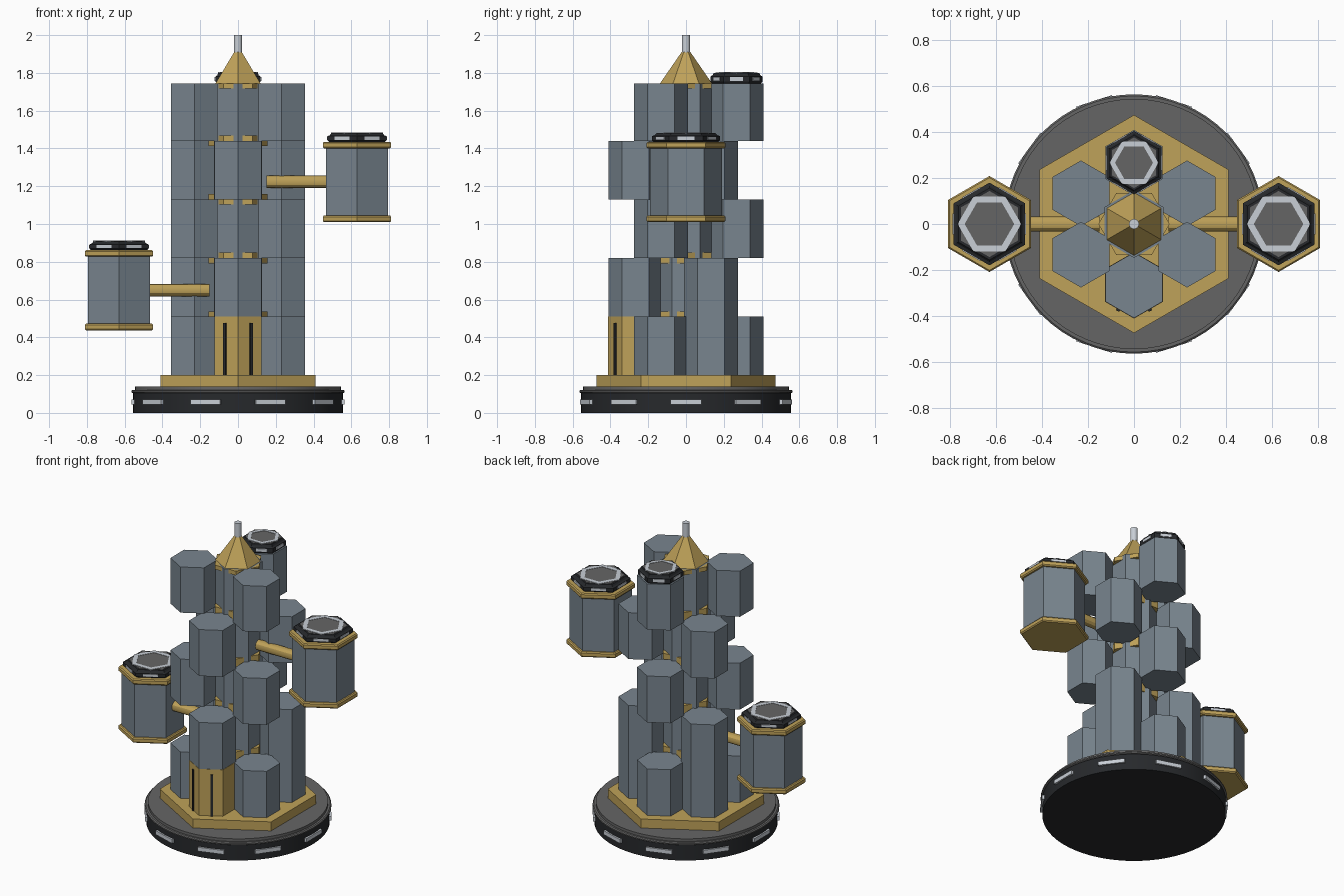
import bpy
import bmesh
from math import sin, cos, pi, radians
from mathutils import Matrix

if "Cube" in bpy.data.objects:
    bpy.data.objects.remove(bpy.data.objects["Cube"])


def material(name, rgb):
    m = bpy.data.materials.new(name)
    m.diffuse_color = (*rgb, 1)
    m.use_nodes = True
    m.node_tree.nodes["Principled BSDF"].inputs["Base Color"].default_value = m.diffuse_color
    return m


STEEL = material("blue_grey", (0.19, 0.235, 0.275))
GOLD = material("gold", (0.52, 0.36, 0.10))
BLACK = material("black", (0.02, 0.022, 0.025))
DARK = material("dark_grey", (0.13, 0.13, 0.13))
LIGHT = material("light_grey", (0.58, 0.62, 0.67))


def finish(name, bm, mat, smooth=False):
    bmesh.ops.recalc_face_normals(bm, faces=bm.faces)
    me = bpy.data.meshes.new(name)
    bm.to_mesh(me)
    bm.free()
    me.materials.append(mat)
    ob = bpy.data.objects.new(name, me)
    bpy.context.collection.objects.link(ob)
    if smooth:
        bpy.ops.object.select_all(action='DESELECT')
        ob.select_set(True)
        bpy.context.view_layer.objects.active = ob
        bpy.ops.object.shade_smooth_by_angle(angle=radians(30))
    return ob


def lathe(name, profile, mat, x=0, y=0, n=6, start=90, closed=False, smooth=False):
    """Stack of n-sided rings (radius, z); closed profiles make hollow rings."""
    bm = bmesh.new()
    rings = []
    for r, z in profile:
        rings.append([bm.verts.new((x + r * cos(radians(start) + 2 * pi * i / n),
                                    y + r * sin(radians(start) + 2 * pi * i / n), z))
                      for i in range(n)])
    pairs = list(zip(rings, rings[1:]))
    if closed:
        pairs.append((rings[-1], rings[0]))
    else:
        bm.faces.new(rings[0])
        bm.faces.new(rings[-1])
    for a, b in pairs:
        for i in range(n):
            j = (i + 1) % n
            bm.faces.new((a[i], a[j], b[j], b[i]))
    return finish(name, bm, mat, smooth)


def panel(name, size, dist, angle, z, mat, x=0, y=0):
    """Box of (depth, width, height) placed at a distance along an angle."""
    bm = bmesh.new()
    bmesh.ops.create_cube(bm, size=1, matrix=Matrix.Diagonal((*size, 1)))
    bm.transform(Matrix.Translation((x, y, z)) @ Matrix.Rotation(radians(angle), 4, 'Z')
                 @ Matrix.Translation((dist, 0, 0)))
    return finish(name, bm, mat)


def hatch(name, x, y, z, r, h):
    """Docking hatch: black collar, dark plate, pale ring and side lights."""
    lathe(name + "_collar", [(r * .95, z), (r, z + h * .15), (r, z + h * .6), (r * .92, z + h * .7),
                             (r * .87, z + h * .92)], BLACK, x, y)
    lathe(name + "_plate", [(r * .8, z + h * .5), (r * .8, z + h * .96)], DARK, x, y)
    a, b = r * .77, r * .6
    lathe(name + "_ring", [(a, z + h * .7), (a, z + h), (b, z + h), (b, z + h * .7)],
          LIGHT, x, y, start=0, closed=True)
    for k in range(6):
        panel(f"{name}_light_{k}", (.008, r * .5, h * .32), r * .866, k * 60, z + h * .38, LIGHT, x, y)


# round base with ten side lights and hexagonal platform
lathe("base_drum", [(.555, 0), (.555, .108)], BLACK, n=64, smooth=True)
lathe("base_rim", [(.56, .106), (.565, .109), (.565, .117), (.558, .122)], DARK, n=64, smooth=True)
lathe("base_deck", [(.545, .12), (.545, .14)], DARK, n=64, smooth=True)
for k in range(10):
    panel(f"base_light_{k}", (.02, .165, .026), .554, k * 36, .057, LIGHT)
lathe("platform", [(.475, .14), (.475, .2)], GOLD)

# central column with gold rings at every storey
levels = [.2, .51, .82, 1.13, 1.44, 1.745]
lathe("core_column", [(.148, .2), (.148, 1.745)], STEEL)
for i, (lo, hi) in enumerate(zip(levels, levels[1:])):
    lathe(f"core_ring_lower_{i}", [(.155, lo), (.155, lo + .028)], GOLD, start=0)
    lathe(f"core_ring_upper_{i}", [(.155, hi - .028), (.155, hi)], GOLD, start=0)

# small pods: full ring on the ground storey, alternating threes above
layout = [(30, 90, 150, 210, 330), (30, 150, 270), (90, 210, 330), (30, 150, 270), (90, 210, 330)]
for i, angles in enumerate(layout):
    for a in angles:
        lathe(f"pod_{i}_{a}", [(.143, levels[i]), (.143, levels[i + 1])], STEEL,
              .267 * cos(radians(a)), .267 * sin(radians(a)))
hatch("top_pod_hatch", 0, .267, 1.745, .138, .06)

# entrance pod with a dark slit on each front face
lathe("entrance_pod", [(.145, .2), (.145, .51)], GOLD, 0, -.267)
for a in (240, 300):
    panel(f"entrance_slit_{a}", (.008, .016, .275), .1256, a, .3375, BLACK, 0, -.267)
    bpy.context.collection.objects[f"entrance_slit_{a}"].location.x = .007 * (1 if a == 300 else -1)

# roof cone and mast
lathe("roof_cone", [(.137, 1.745), (.022, 1.912)], GOLD)
lathe("mast", [(.022, 1.9), (.022, 2.0)], LIGHT, n=16, smooth=True)

# two large outrigger pods on arms
for side, s, z in (("right", 1, 1.01), ("left", -1, .437)):
    x = .63 * s
    lathe(side + "_large_pod", [(.19, z + .01), (.19, z + .42)], STEEL, x)
    for part, f in (("lower", z), ("upper", z + .39)):
        lathe(f"{side}_{part}_flange", [(.202, f), (.209, f + .007), (.209, f + .028), (.202, f + .035)],
              GOLD, x)
    hatch(side + "_hatch", x, 0, z + .425, .18, .05)
    arm = lathe(side + "_arm", [(.033, .15), (.033, .47)], GOLD, n=12, smooth=True)
    arm.rotation_euler = (0, s * pi / 2, 0)
    arm.location.z = z + .213
